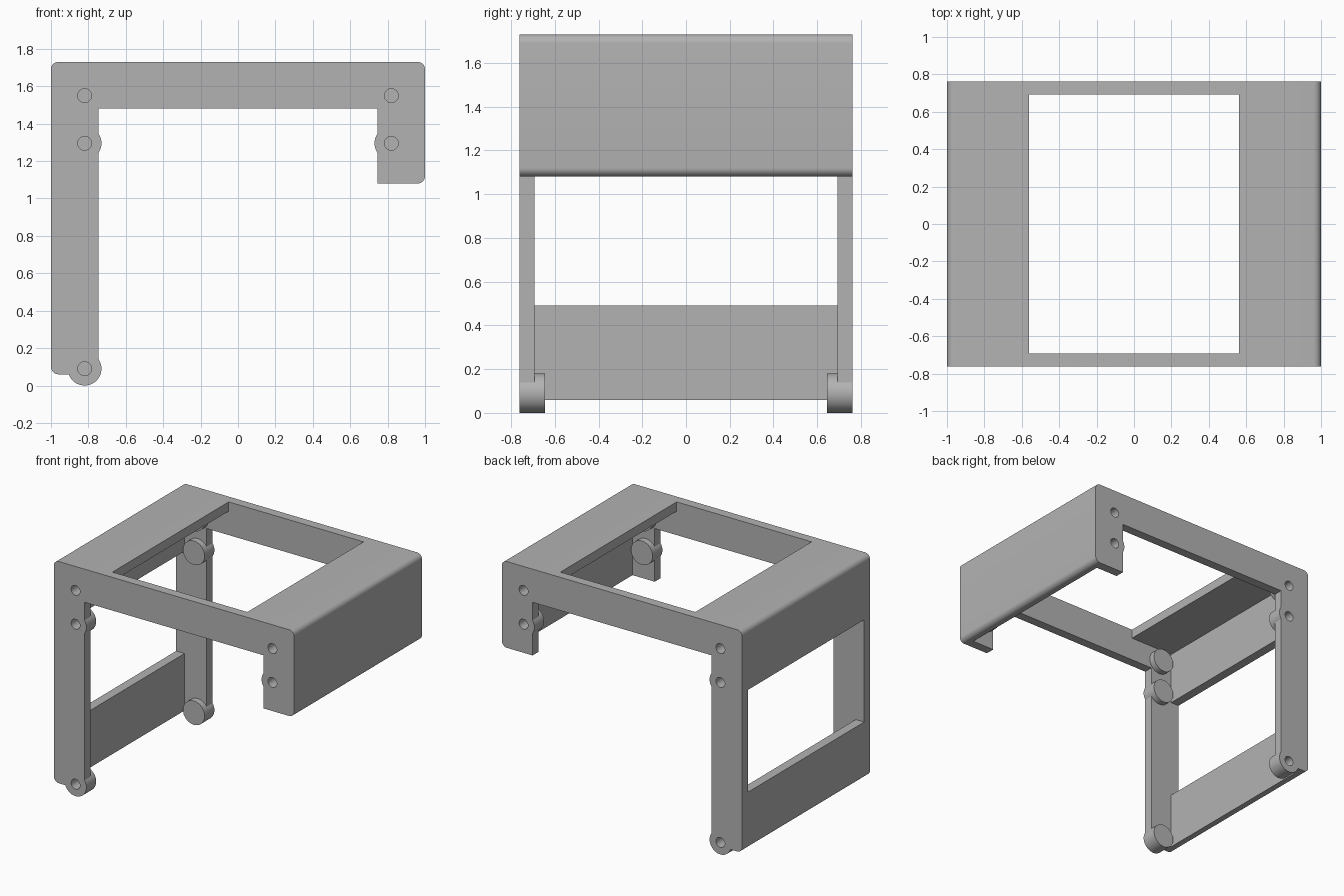
import bpy, bmesh, math

if "Cube" in bpy.data.objects:
    bpy.data.objects.remove(bpy.data.objects["Cube"])

HALF_DEPTH = 0.762
WALL = 0.07
INNER = HALF_DEPTH - WALL

grey = bpy.data.materials.new("plain grey")
grey.use_nodes = True
GREY = (0.45, 0.45, 0.45, 1)
grey.diffuse_color = GREY
grey.node_tree.nodes["Principled BSDF"].inputs["Base Color"].default_value = GREY


def prism(name, outline, y0, y1):
    """Extrude an x-z outline along y."""
    bm = bmesh.new()
    face = bm.faces.new([bm.verts.new((x, y0, z)) for x, z in outline])
    top = bmesh.ops.extrude_face_region(bm, geom=[face])
    moved = [g for g in top["geom"] if isinstance(g, bmesh.types.BMVert)]
    bmesh.ops.translate(bm, vec=(0, y1 - y0, 0), verts=moved)
    bmesh.ops.recalc_face_normals(bm, faces=bm.faces)
    mesh = bpy.data.meshes.new(name)
    bm.to_mesh(mesh)
    bm.free()
    mesh.materials.append(grey)
    ob = bpy.data.objects.new(name, mesh)
    bpy.context.collection.objects.link(ob)
    return ob


def box(name, x0, x1, z0, z1):
    return prism(name, [(x0, z0), (x1, z0), (x1, z1), (x0, z1)], -INNER, INNER)


def arc(cx, cz, radius, start, sweep, steps):
    angles = [math.radians(start + sweep * i / steps) for i in range(steps + 1)]
    return [(cx + radius * math.cos(a), cz + radius * math.sin(a)) for a in angles]


def disc(name, x, z, radius, y0, y1):
    return prism(name, arc(x, z, radius, 0, 360, 48)[:-1], y0, y1)


def combine(target, tool, operation):
    """Apply a boolean and discard the helper."""
    tool.hide_render = True
    mod = target.modifiers.new("join", "BOOLEAN")
    mod.operation, mod.solver, mod.object = operation, "EXACT", tool
    bpy.context.view_layer.objects.active = target
    bpy.ops.object.modifier_apply(modifier=mod.name)
    bpy.data.objects.remove(tool)


# Hooked side outline with rounded outer corners
R, LEG, TOP, BEAM, LONG_END, SHORT_END = 0.04, 0.745, 1.73, 1.48, 0.06, 1.08
outline = arc(R - 1, LONG_END + R, R, 270, -90, 8)
outline += arc(R - 1, TOP - R, R, 180, -90, 8)
outline += arc(1 - R, TOP - R, R, 90, -90, 8)
outline += arc(1 - R, SHORT_END + R, R, 0, -90, 8)
outline += [(LEG, SHORT_END), (LEG, BEAM), (-LEG, BEAM), (-LEG, LONG_END)]
frame = prism("bracket_frame", outline, -HALF_DEPTH, HALF_DEPTH)

# Hollow the inside, then open the top and the tall side
combine(frame, box("cavity_cutter", WALL - 1, 1 - WALL, -0.5, TOP - WALL), "DIFFERENCE")
combine(frame, box("top_opening_cutter", -0.562, 0.562, 1.5, 2), "DIFFERENCE")
combine(frame, box("side_opening_cutter", -1.2, -0.85, 0.49, 1.26), "DIFFERENCE")

# Round bosses inside the side walls, with blind screw holes from outside
spots = [(-0.82, 0.09), (-0.82, 1.295), (-0.82, 1.55), (0.82, 1.295), (0.82, 1.55)]
for side in (-1, 1):
    for x, z in spots:
        combine(frame, disc("boss", x, z, 0.09, side * HALF_DEPTH, side * 0.645), "UNION")
    for x, z in spots:
        combine(frame, disc("hole_cutter", x, z, 0.037, side * 0.9, side * 0.68), "DIFFERENCE")

bpy.ops.object.select_all(action="DESELECT")
frame.select_set(True)
bpy.context.view_layer.objects.active = frame
bpy.ops.object.shade_smooth_by_angle(angle=math.radians(30))
